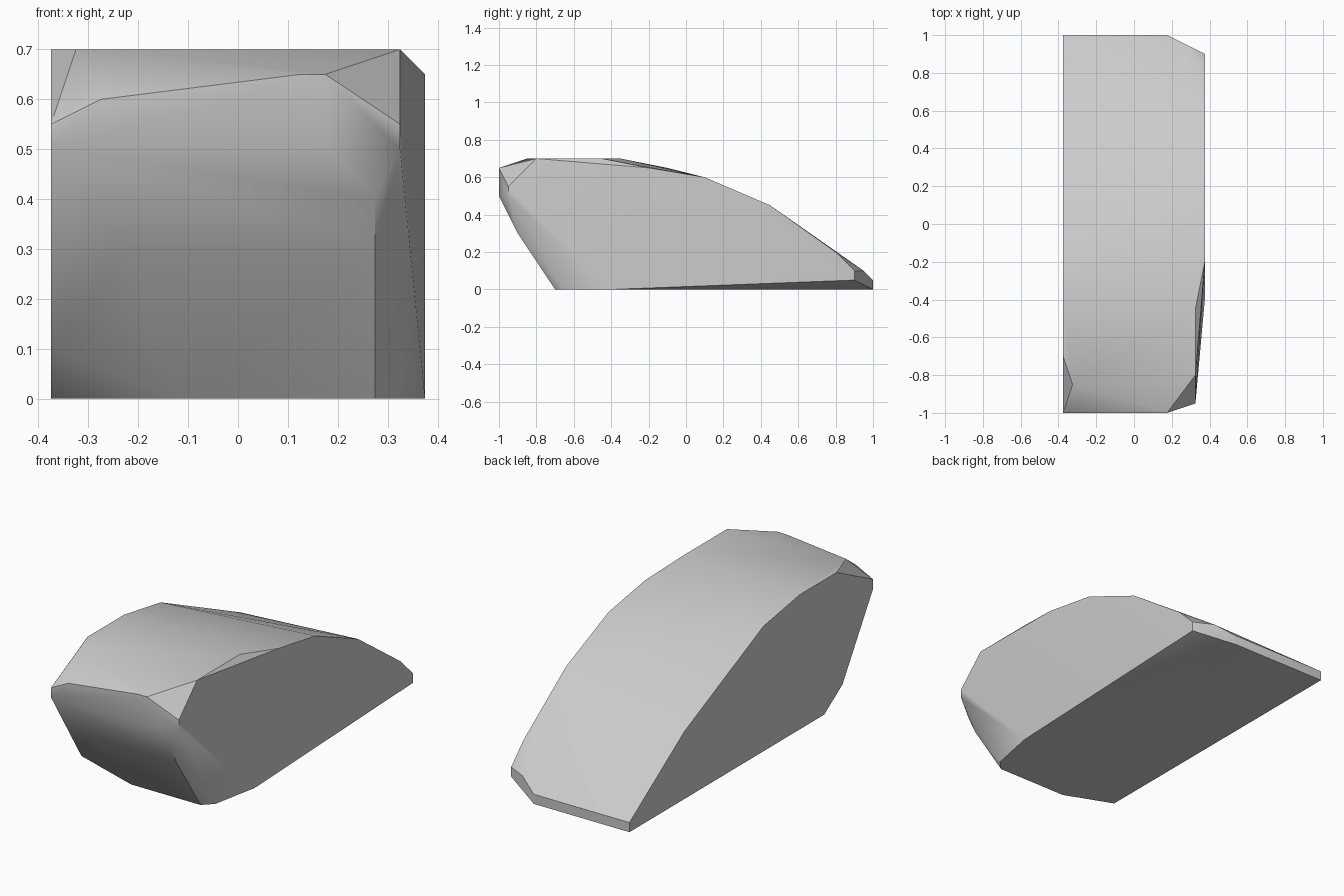
import bpy
import bmesh
import math

default_cube = bpy.data.objects.get("Cube")
if default_cube:
    bpy.data.objects.remove(default_cube, do_unlink=True)

GRID = 0.05          # the stone is chiselled on a coarse grid
HALF_WIDTH = 0.375


def make_material(name, colour):
    material = bpy.data.materials.new(name)
    material.use_nodes = True
    material.diffuse_color = colour
    shader = material.node_tree.nodes["Principled BSDF"]
    shader.inputs["Base Color"].default_value = colour
    shader.inputs["Roughness"].default_value = 0.8
    return material


# Lengthwise outlines: steps across the width -> (y, z) corners
flat_side = [(-12, 0), (-15, 2), (-20, 10), (-20, 11), (-14, 14),
             (-8, 14), (-2, 13), (11, 7), (20, 1), (20, 0)]
worn_side = [(-8, 0), (-4, 13), (2, 12), (9, 9), (16, 4), (18, 2), (18, 1)]
shoulder = [(-13, 0), (-19, 10), (-19, 11), (-16, 14), (-9, 14)]
front_bevel = [(-14, 0), (-18, 6), (-19, 8), (19, 2)]
nose_end = [(-20, 10), (-20, 13), (20, 1), (20, 0)]
sections = {
    0: flat_side,
    1: [(-17, 14)],
    2: [(-20, 12)],
    3: [(-18, 6)],
    5: [(-14, 0)],
    9: [(-7, 14)],
    10: [(-20, 13)],
    11: nose_end,
    13: front_bevel,
    14: shoulder,
    15: worn_side,
}


def build_chipped_block(name, outlines, material):
    """Wrap a tight convex skin around the outlines."""
    bm = bmesh.new()
    for step, outline in outlines.items():
        for y, z in outline:
            bm.verts.new((step * GRID - HALF_WIDTH, y * GRID, z * GRID))
    bmesh.ops.convex_hull(bm, input=bm.verts[:])
    loose = [v for v in bm.verts if not v.link_faces]
    bmesh.ops.delete(bm, geom=loose, context="VERTS")
    # Merge the flat areas into single faces
    bmesh.ops.dissolve_limit(bm, angle_limit=math.radians(0.5),
                             verts=bm.verts[:], edges=bm.edges[:])
    bmesh.ops.recalc_face_normals(bm, faces=bm.faces[:])
    mesh = bpy.data.meshes.new(name)
    bm.to_mesh(mesh)
    bm.free()
    mesh.materials.append(material)
    block = bpy.data.objects.new(name, mesh)
    bpy.context.collection.objects.link(block)
    return block


stone_grey = make_material("stone grey", (0.6, 0.6, 0.6, 1.0))
rock = build_chipped_block("rock_wedge", sections, stone_grey)

# Soft shading over the worn faces, crisp along the chipped edges
bpy.ops.object.select_all(action="DESELECT")
rock.select_set(True)
bpy.context.view_layer.objects.active = rock
bpy.ops.object.shade_smooth_by_angle(angle=math.radians(30))
